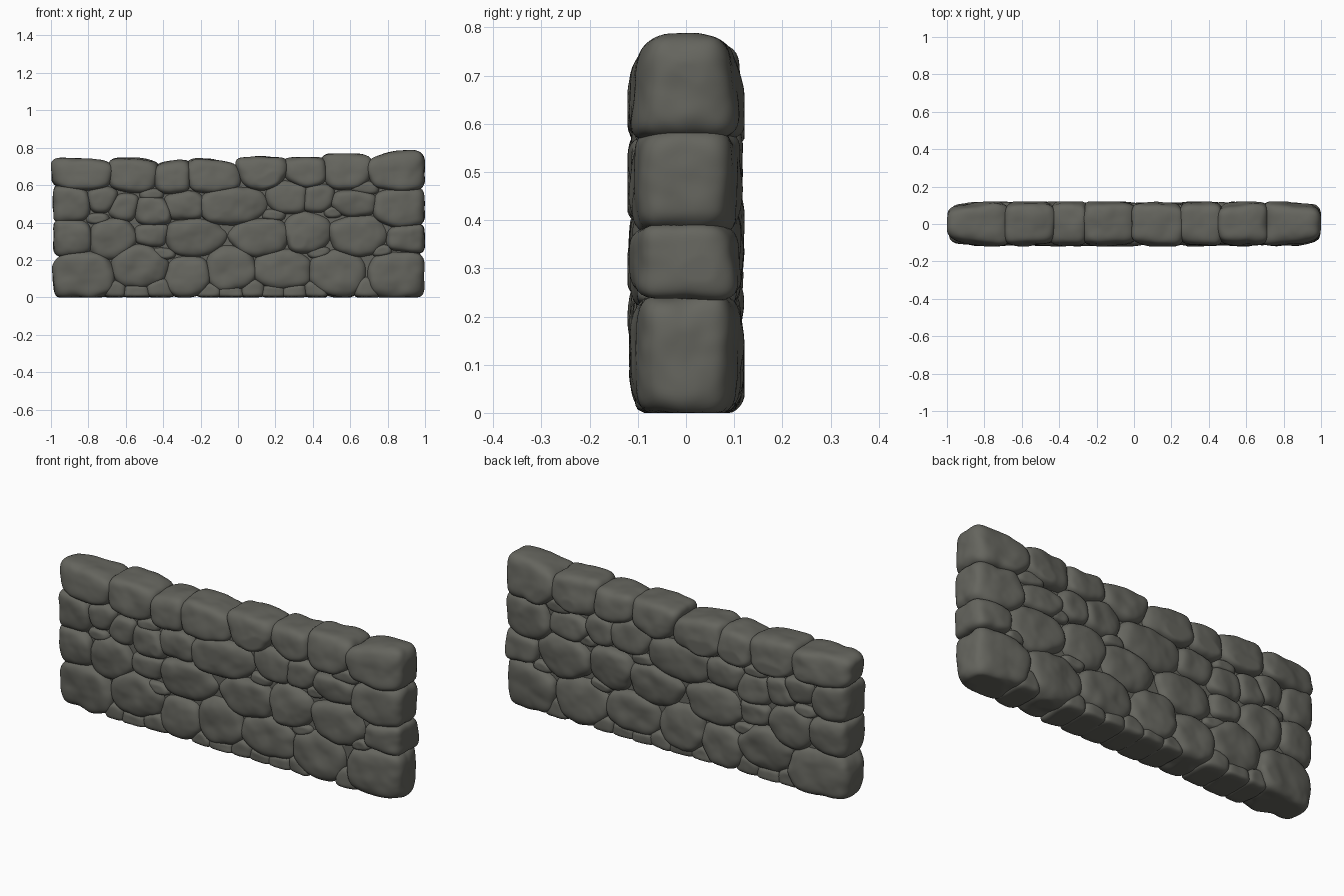
import bpy, bmesh, random
from mathutils import Vector, noise

if "Cube" in bpy.data.objects:
    bpy.data.objects.remove(bpy.data.objects["Cube"])

random.seed(4)
stone_mat = bpy.data.materials.new("grey stone")
stone_mat.diffuse_color = (0.13, 0.13, 0.112, 1)
stone_mat.use_nodes = True
stone_mat.node_tree.nodes["Principled BSDF"].inputs["Base Color"].default_value = stone_mat.diffuse_color

# Stones by course: centre x, centre z, half width, half height
bottom = [(-0.83, 0.12, 0.16, 0.12), (-0.52, 0.17, 0.15, 0.12), (-0.27, 0.11, 0.12, 0.10),
          (-0.04, 0.14, 0.13, 0.13), (0.24, 0.15, 0.15, 0.11), (0.53, 0.14, 0.15, 0.12),
          (0.85, 0.12, 0.15, 0.12)]
second = [(-0.89, 0.32, 0.11, 0.09), (-0.67, 0.32, 0.13, 0.11), (-0.46, 0.335, 0.09, 0.06),
          (-0.24, 0.32, 0.16, 0.095), (0.12, 0.32, 0.15, 0.10), (0.37, 0.34, 0.12, 0.11),
          (0.65, 0.33, 0.15, 0.11), (0.90, 0.315, 0.10, 0.065)]
third = [(-0.89, 0.495, 0.10, 0.09), (-0.72, 0.52, 0.08, 0.06), (-0.61, 0.48, 0.08, 0.07),
         (-0.46, 0.46, 0.10, 0.08), (-0.29, 0.49, 0.11, 0.07), (-0.03, 0.49, 0.18, 0.10),
         (0.27, 0.54, 0.11, 0.085), (0.43, 0.53, 0.085, 0.07), (0.61, 0.50, 0.12, 0.07),
         (0.86, 0.48, 0.13, 0.10)]
top = [(-0.83, 0.66, 0.15, 0.085), (-0.56, 0.655, 0.125, 0.092), (-0.35, 0.645, 0.09, 0.088),
       (-0.12, 0.65, 0.14, 0.09), (0.13, 0.67, 0.125, 0.085), (0.36, 0.67, 0.11, 0.082),
       (0.58, 0.675, 0.125, 0.097), (0.85, 0.68, 0.15, 0.105)]
chips = [(-0.65, 0.04, 0.045, 0.04), (-0.54, 0.03, 0.06, 0.035), (-0.42, 0.045, 0.06, 0.045),
         (-0.15, 0.035, 0.05, 0.035), (-0.04, 0.03, 0.06, 0.03), (0.08, 0.04, 0.06, 0.045),
         (0.19, 0.03, 0.06, 0.03), (0.30, 0.03, 0.06, 0.035), (0.41, 0.04, 0.05, 0.04),
         (0.69, 0.045, 0.05, 0.05),
         (-0.75, 0.42, 0.05, 0.025), (-0.40, 0.235, 0.05, 0.025), (0.43, 0.24, 0.05, 0.025),
         (0.19, 0.44, 0.05, 0.025), (0.68, 0.585, 0.06, 0.03), (0.51, 0.455, 0.04, 0.025),
         (-0.46, 0.55, 0.05, 0.025), (0.77, 0.25, 0.04, 0.025)]
courses = {"bottom_stone": bottom, "second_course_stone": second, "third_course_stone": third,
           "top_stone": top, "small_stone": chips}
stones = [s for c in courses.values() for s in c]
POWER = 5    # sharpness of the rounding where two stone faces meet


def extent(hw, hh, d):
    """Distance from an ellipse centre to its rim along d, as a fraction of d."""
    return 1 / ((d.x / hw) ** 2 + (d.z / hh) ** 2) ** 0.5


def face_planes(stone, is_top, is_chip):
    """Planes around a stone, each stored as normal divided by its distance."""
    x, z, hw, hh = stone
    planes = []
    for other in stones:
        d = Vector((other[0] - x, 0, other[1] - z))
        if other is stone or abs(d.x) > 0.5 or abs(d.z) > 0.4:
            continue
        a, b = extent(hw, hh, d), extent(other[2], other[3], d)
        n = Vector((d.x / (hw * other[2]), 0, d.z / (hh * other[3])))
        grow = 1.35 if is_chip or other in chips else 1.19    # overlap at the joint
        planes.append(n / (n.dot(d) * a / (a + b) * grow))
    # Loose bounds, tight where the stone forms the outside of the wall
    is_end = abs(x) + hw > 0.97
    right = random.uniform(0.987, 1.0) - x if is_end and x > 0 else hw * 1.45
    left = random.uniform(0.985, 1.0) + x if is_end and x < 0 else hw * 1.45
    up = hh * 1.05 if is_top else hh * 1.45
    down = z * 1.04 if z - hh < 0.045 else hh * 1.45
    planes += [Vector((1 / right, 0, 0)), Vector((-1 / left, 0, 0)),
               Vector((0, 0, 1 / up)), Vector((0, 0, -1 / down))]
    if is_top:    # uneven crown
        planes.append(Vector((random.uniform(-0.5, 0.5), 0, 1)) / (hh * 1.2))
    # Slightly tilted front and back faces, leaning in at the wall's crown and ends
    for side in (-1, 1):
        depth = 0.102 if is_chip else random.uniform(0.109, 0.117)
        tilt = Vector((random.uniform(-0.08, 0.08), side, random.uniform(-0.08, 0.08)))
        if is_top:
            tilt.z = 0.14
        if is_end:
            tilt.x = 0.11 if x > 0 else -0.11
            depth = 0.108
        planes.append(tilt / depth)
    return planes


def add_stone(name, stone, is_top, is_chip):
    x, z, hw, hh = stone
    planes = face_planes(stone, is_top, is_chip)
    bm = bmesh.new()
    bmesh.ops.create_icosphere(bm, subdivisions=4 if is_chip else 5, radius=1)
    centre = Vector((x, 0, z))
    for v in bm.verts:
        ray = Vector((v.co.x * hw, v.co.y * 0.115, v.co.z * hh))
        total = sum(max(0, ray.dot(p)) ** POWER for p in planes)
        p = ray * total ** (-1 / POWER)
        bump = noise.noise((p + centre) * 12) * 0.07 + noise.noise((p + centre) * 26) * 0.012
        p = centre + p * (1 + bump)
        p.x = max(-1, min(1, p.x))
        p.y = max(-0.121, min(0.121, p.y))
        p.z = max(0, p.z)
        v.co = p
    for f in bm.faces:
        f.smooth = True
    finish(name, bm)


def finish(name, bm):
    me = bpy.data.meshes.new(name)
    bm.to_mesh(me)
    bm.free()
    me.materials.append(stone_mat)
    bpy.context.collection.objects.link(bpy.data.objects.new(name, me))


# All stones
for label, course in courses.items():
    for i, s in enumerate(course, 1):
        add_stone(f"{label}_{i}", s, course is top, course is chips)

# Hidden filling behind the joints
bm = bmesh.new()
bmesh.ops.create_cube(bm, size=1)
for v in bm.verts:
    v.co = (v.co.x * 1.84, v.co.y * 0.15, v.co.z * 0.60 + 0.34)
finish("wall_core", bm)
